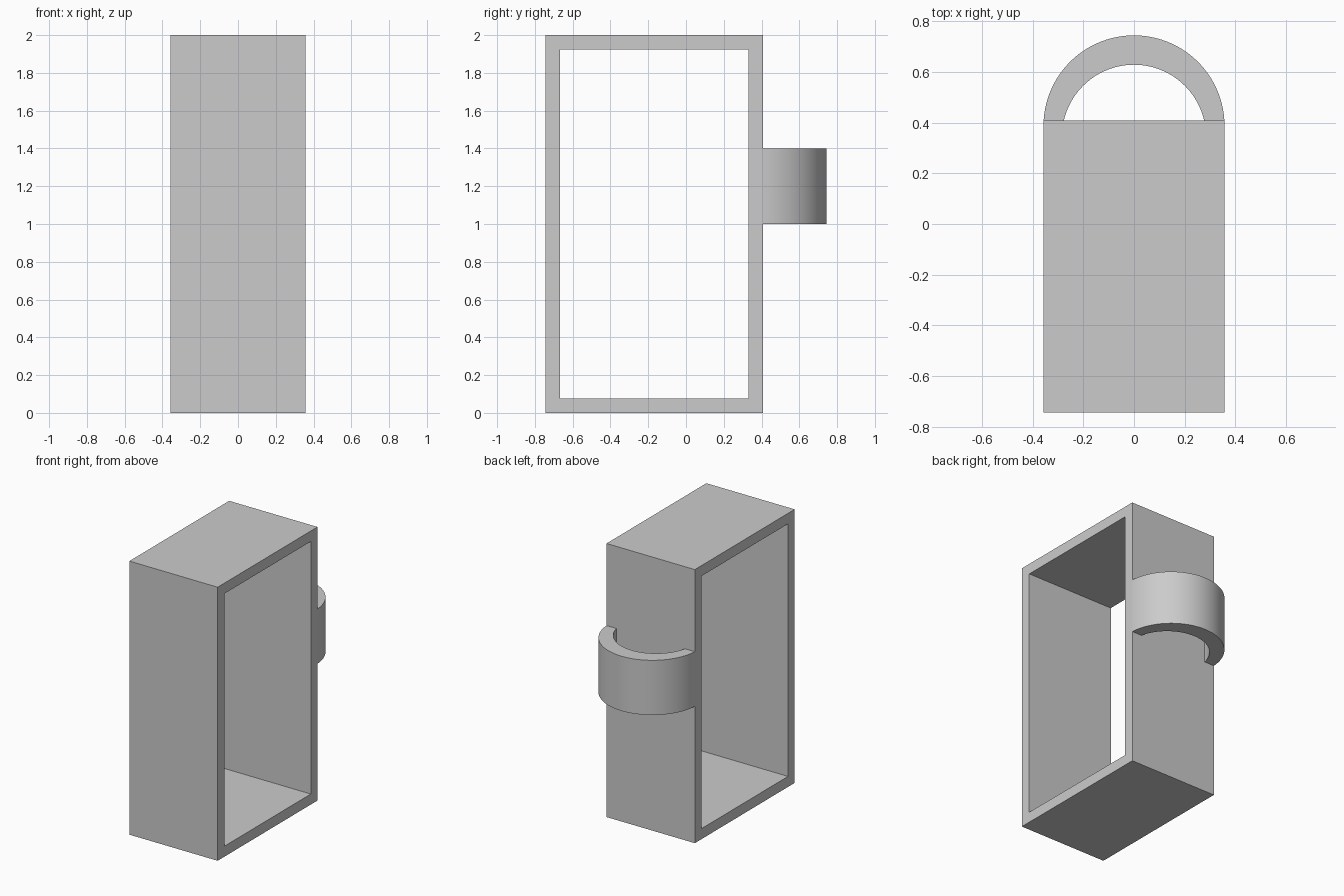
import bpy, bmesh, math

cube = bpy.data.objects.get("Cube")
if cube:
    bpy.data.objects.remove(cube, do_unlink=True)

# Single plain grey
grey = bpy.data.materials.new("grey")
grey.use_nodes = True
grey.diffuse_color = (0.6, 0.6, 0.6, 1)
grey.node_tree.nodes["Principled BSDF"].inputs["Base Color"].default_value = (0.6, 0.6, 0.6, 1)

HALF_W = 0.357
FRONT, BACK, TOP = -0.745, 0.408, 2.0
WALL = 0.077


def extruded_band(name, outer, inner, offset, closed):
    """Fill the strip between two matching outlines and extrude it by offset."""
    bm = bmesh.new()
    a = [bm.verts.new(p) for p in outer]
    b = [bm.verts.new(p) for p in inner]
    n = len(a)
    faces = []
    for i in range(n if closed else n - 1):
        j = (i + 1) % n
        faces.append(bm.faces.new((a[i], a[j], b[j], b[i])))
    result = bmesh.ops.extrude_face_region(bm, geom=faces, use_keep_orig=True)
    moved = [v for v in result["geom"] if isinstance(v, bmesh.types.BMVert)]
    bmesh.ops.translate(bm, verts=moved, vec=offset)
    bmesh.ops.recalc_face_normals(bm, faces=bm.faces)
    mesh = bpy.data.meshes.new(name)
    bm.to_mesh(mesh)
    bm.free()
    mesh.materials.append(grey)
    obj = bpy.data.objects.new(name, mesh)
    bpy.context.collection.objects.link(obj)
    return obj


def rectangle(inset):
    y0, y1 = FRONT + inset, BACK - inset
    z0, z1 = inset, TOP - inset
    return [(-HALF_W, y, z) for y, z in ((y0, z0), (y1, z0), (y1, z1), (y0, z1))]


def arc(half_chord, rise, z, steps=48):
    """Circular arc standing on the back wall, bulging backwards."""
    radius = (half_chord ** 2 + rise ** 2) / (2 * rise)
    centre = BACK + rise - radius
    start = math.atan2(BACK - centre, half_chord)
    points = []
    for i in range(steps + 1):
        t = start + (math.pi - 2 * start) * i / steps
        points.append((radius * math.cos(t), centre + radius * math.sin(t), z))
    return points


# Open rectangular body
extruded_band("body_frame", rectangle(0), rectangle(WALL), (2 * HALF_W, 0, 0), True)

# Curved loop handle on the back
handle = extruded_band("back_handle", arc(HALF_W, 0.337, 1.0), arc(0.277, 0.221, 1.0),
                       (0, 0, 0.4), False)
bpy.ops.object.select_all(action="DESELECT")
handle.select_set(True)
bpy.context.view_layer.objects.active = handle
bpy.ops.object.shade_smooth_by_angle(angle=math.radians(30))
